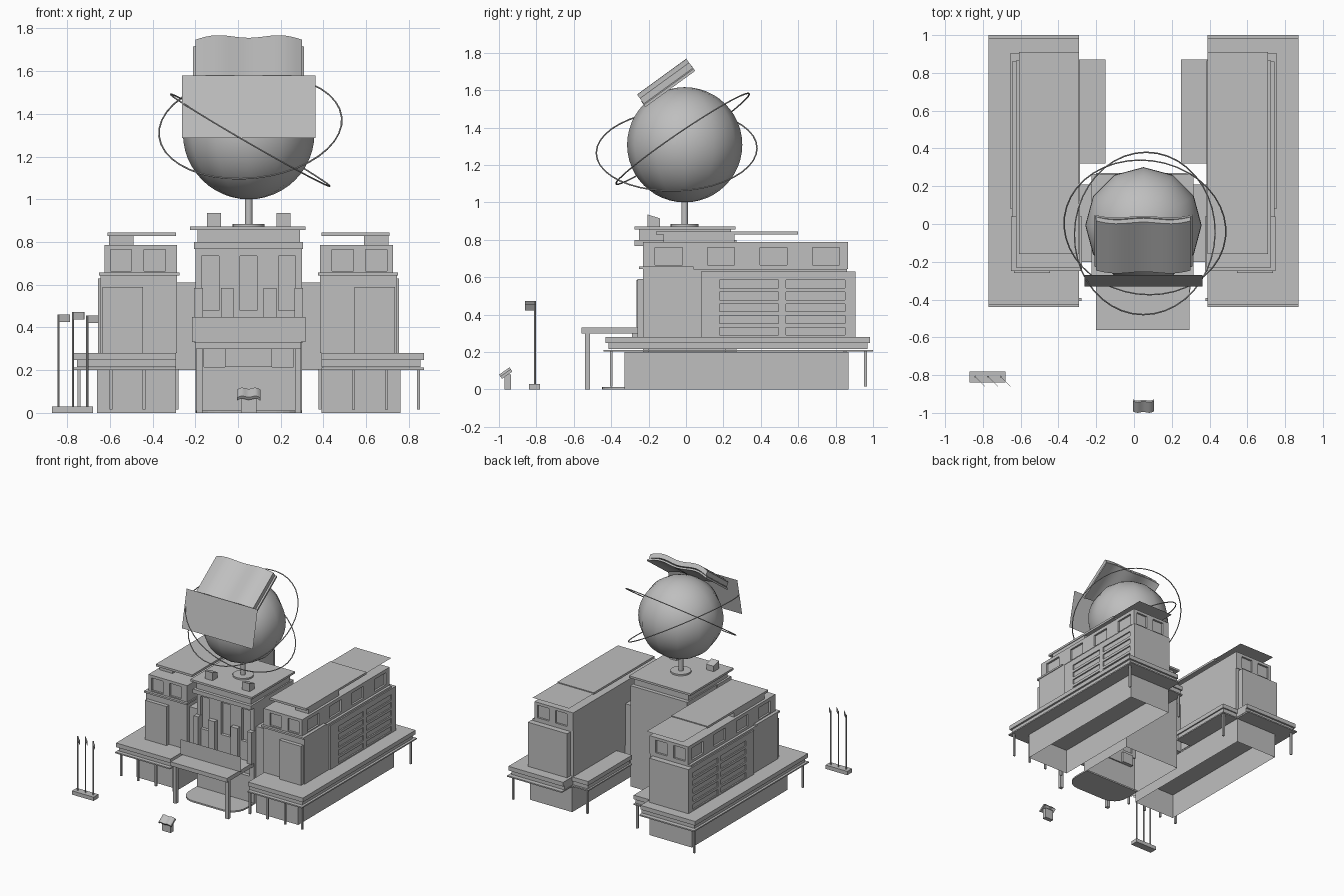
import bpy, bmesh, math
from mathutils import Matrix, Vector

cube = bpy.data.objects.get("Cube")
if cube:
    bpy.data.objects.remove(cube)

CX = 0.05   # symmetry axis of the building
grey = bpy.data.materials.new("plain_grey")
grey.use_nodes = True
grey.diffuse_color = (0.52, 0.52, 0.52, 1)
grey.node_tree.nodes["Principled BSDF"].inputs["Base Color"].default_value = (0.52, 0.52, 0.52, 1)


def finish(name, bm, offset=CX):
    bmesh.ops.recalc_face_normals(bm, faces=bm.faces)
    me = bpy.data.meshes.new(name)
    bm.to_mesh(me)
    bm.free()
    me.materials.append(grey)
    ob = bpy.data.objects.new(name, me)
    ob.location.x = offset
    bpy.context.collection.objects.link(ob)
    return ob


def add_box(bm, x0, x1, y0, y1, z0, z1):
    m = (Matrix.Translation(((x0 + x1) / 2, (y0 + y1) / 2, (z0 + z1) / 2))
         @ Matrix.Diagonal((x1 - x0, y1 - y0, z1 - z0, 1)))
    bmesh.ops.create_cube(bm, size=1, matrix=m)


def boxes(name, items, mirror=False, offset=CX):
    bm = bmesh.new()
    for x0, x1, y0, y1, z0, z1 in items:
        add_box(bm, x0, x1, y0, y1, z0, z1)
        if mirror:
            add_box(bm, -x1, -x0, y0, y1, z0, z1)
    return finish(name, bm, offset)


def sheet(name, x0, x1, start, end, mirror=False):
    # single quad spanning x0..x1 between two (y, z) points
    bm = bmesh.new()
    for s in ((1, -1) if mirror else (1,)):
        bm.faces.new([bm.verts.new((s * x, y, z)) for x, (y, z) in
                      ((x0, start), (x1, start), (x1, end), (x0, end))])
    return finish(name, bm)


def activate(ob):
    bpy.ops.object.select_all(action='DESELECT')
    ob.select_set(True)
    bpy.context.view_layer.objects.active = ob


def cut(ob, items, mirror=False):
    cutter = boxes(ob.name + "_cutter", items, mirror)
    mod = ob.modifiers.new("openings", 'BOOLEAN')
    mod.operation = 'DIFFERENCE'
    mod.solver = 'EXACT'
    mod.object = cutter
    activate(ob)
    bpy.ops.object.modifier_apply(modifier=mod.name)
    bpy.data.objects.remove(cutter)


def open_bottom(ob):
    bm = bmesh.new()
    bm.from_mesh(ob.data)
    floor = [f for f in bm.faces if all(v.co.z < 0.001 for v in f.verts)]
    bmesh.ops.delete(bm, geom=floor, context='FACES_ONLY')
    bm.to_mesh(ob.data)
    bm.free()


def smooth(ob):
    activate(ob)
    bpy.ops.object.shade_smooth_by_angle(angle=math.radians(40))


def cylinder(name, r, z0, z1, x, y, sides=16):
    bm = bmesh.new()
    bmesh.ops.create_cone(bm, cap_ends=True, segments=sides, radius1=r, radius2=r,
                          depth=z1 - z0, matrix=Matrix.Translation((0, y, (z0 + z1) / 2)))
    smooth(finish(name, bm, x))


# Wings: ground floor, deck and columns
open_bottom(boxes("wing_ground_floor", [(0.34, 0.71, -0.33, 0.87, 0, 0.2)], True))
boxes("wing_deck", [(0.34, 0.82, -0.43, 0.985, 0.247, 0.28),
                    (0.34, 0.805, -0.415, 0.97, 0.215, 0.247),
                    (0.34, 0.82, -0.44, 1.0, 0.202, 0.212)], True)
boxes("inner_deck", [(0.2, 0.34, 0.32, 0.87, 0.247, 0.28),
                     (0.21, 0.34, 0.33, 0.86, 0.215, 0.247),
                     (0.2, 0.34, 0.32, 0.87, 0.202, 0.212)], True)
columns = [(0.335, -0.4), (0.49, -0.4), (0.645, -0.4), (0.795, -0.4), (0.795, 0.96), (0.22, 0.85)]
boxes("deck_columns", [(x - 0.007, x + 0.007, y - 0.007, y + 0.007, 0.015, 0.205)
                       for x, y in columns], True)

# Wings: walls with recessed windows
boxes("wing_lower_wall", [(0.335, 0.695, -0.23, 0.86, 0.28, 0.645)], True)
upper = boxes("wing_upper_wall", [(0.335, 0.675, -0.23, 0.865, 0.645, 0.787)], True)
windows = [(0.66, 0.7, y, y + 0.145, 0.665, 0.76) for y in (-0.165, 0.115, 0.395, 0.675)]
for x in (0.39, 0.548):
    windows += [(x, x + 0.1, -0.26, -0.215, 0.665, 0.765),
                (x, x + 0.1, 0.85, 0.9, 0.665, 0.765)]
cut(upper, windows, True)
boxes("wing_ledge", [(0.325, 0.7, -0.25, 0.04, 0.643, 0.657)], True)
boxes("wing_front_panel", [(0.495, 0.685, -0.26, 0.0, 0.28, 0.59)], True)

# Wings: louvred side panel
louvre = boxes("louvre_panel", [(0.36, 0.705, 0.08, 0.905, 0.28, 0.63)], True)
cut(louvre, [(0.69, 0.72, y, y + 0.315, 0.29 + i * 0.063, 0.332 + i * 0.063)
             for y in (0.18, 0.535) for i in range(5)], True)

# Wings: roof block, canopy and its thin rear extension
boxes("roof_block", [(0.54, 0.655, -0.12, 0.26, 0.787, 0.828)], True)
boxes("roof_canopy", [(0.34, 0.66, -0.16, 0.6, 0.828, 0.845)], True)
sheet("canopy_extension", 0.34, 0.66, (0.6, 0.838), (0.91, 0.838), True)

# Central hall
boxes("connector", [(0.25, 0.345, -0.2, 0.21, 0.2, 0.61)], True)
hall = boxes("central_hall", [(-0.25, 0.25, -0.23, 0.27, 0, 0.8)])
openings = [(x, x + 0.08, -0.3, -0.205, 0.48, 0.735) for x in (-0.22, -0.04, 0.14)]
openings += [(x, x + 0.1, -0.3, -0.2, 0.215, 0.3) for x in (-0.21, 0.11)]
cut(hall, openings)
open_bottom(hall)
boxes("facade_pilasters", [(0.07, 0.13, -0.265, -0.22, 0.33, 0.585),
                           (0.215, 0.255, -0.265, -0.22, 0.33, 0.585)], True)
boxes("hall_ledge", [(-0.255, 0.255, -0.275, -0.1, 0.768, 0.8)])
boxes("hall_parapet", [(-0.24, 0.24, -0.25, 0.24, 0.8, 0.857)])
boxes("hall_roof", [(-0.275, 0.265, -0.275, 0.265, 0.856, 0.872)])

# Entrance: balcony, portico and rounded step
boxes("entrance_balcony", [(-0.11, 0.11, -0.29, -0.22, 0.215, 0.33)])
boxes("portico_roof", [(-0.25, 0.245, -0.56, -0.22, 0.3, 0.332)])
boxes("portico_posts", [(0.216, 0.244, -0.54, -0.512, 0, 0.3)], True)
sheet("portico_panel", -0.265, 0.265, (-0.411, 0.332), (-0.411, 0.45))
step = boxes("entrance_step", [(-0.25, 0.25, -0.45, -0.2, 0, 0.012)])
bm = bmesh.new()
bm.from_mesh(step.data)
corners = [e for e in bm.edges if all(v.co.y < -0.4 for v in e.verts)
           and abs(e.verts[0].co.z - e.verts[1].co.z) > 0.005]
bmesh.ops.bevel(bm, geom=corners, offset=0.12, segments=6, profile=0.5, affect='EDGES')
bm.to_mesh(step.data)
bm.free()

# Roof vents with sloping tops
vents = boxes("roof_vents", [(0.13, 0.195, -0.205, -0.14, 0.87, 0.935)], True)
for v in vents.data.vertices:
    if v.co.z > 0.9 and v.co.y > -0.17:
        v.co.z -= 0.02

# Globe on its pole
GY = -0.007
cylinder("globe_foot", 0.075, 0.872, 0.884, CX, GY, 24)
cylinder("globe_pole", 0.018, 0.88, 1.02, CX, GY)
bm = bmesh.new()
bmesh.ops.create_uvsphere(bm, u_segments=12, v_segments=24, radius=0.308,
                          matrix=Matrix.Translation((0, GY, 1.308)))
smooth(finish("globe", bm))


# Orbit rings
def ring(name, centre, tilt_x, tilt_y):
    bpy.ops.mesh.primitive_torus_add(major_segments=40, minor_segments=6, major_radius=0.43,
                                     minor_radius=0.004, location=centre,
                                     rotation=(math.radians(tilt_x), math.radians(tilt_y), 0))
    ob = bpy.context.object
    ob.name = name
    ob.data.materials.append(grey)
    smooth(ob)


ring("orbit_ring_a", (0.057, -0.05, 1.277), 2, 30)
ring("orbit_ring_b", (0.058, -0.018, 1.34), 34, -6)


# Open books: wavy profile extruded up a slope
def open_book(name, half, depth, thick, drop, wave, base, slope):
    bm = bmesh.new()
    a = math.radians(slope)
    up = Vector((0, math.cos(a), math.sin(a)))
    out = Vector((0, -math.sin(a), math.cos(a)))
    n = 20
    top = []
    for i in range(n + 1):
        t = 2 * i / n - 1
        h = -0.5 * (1 + math.cos(math.pi * t / 0.62)) - t ** 4
        top.append((t * half, wave * h - drop))
    profile = top + [(x, h - thick) for x, h in reversed(top)]
    verts = [bm.verts.new(Vector((x, 0, 0)) + out * h + Vector(base)) for x, h in profile]
    # quads across the profile keep the ends clean
    ends = [bm.faces.new((verts[i], verts[i + 1], verts[-2 - i], verts[-1 - i])) for i in range(n)]
    moved = bmesh.ops.extrude_face_region(bm, geom=ends, use_keep_orig=True)
    bmesh.ops.translate(bm, vec=up * depth,
                        verts=[g for g in moved["geom"] if isinstance(g, bmesh.types.BMVert)])
    smooth(finish(name, bm))


open_book("book_pages", 0.25, 0.325, 0.035, 0, 0.017, (0, -0.263, 1.579), 36)
open_book("book_cover", 0.26, 0.33, 0.014, 0.04, 0.017, (0, -0.266, 1.576), 36)

# Large leaning plate under the book
sheet("book_front_plate", -0.312, 0.312, (-0.33, 1.288), (-0.27, 1.58))

# Small book stand
boxes("stand_post", [(-0.037, 0.037, -0.97, -0.935, 0, 0.08)])
open_book("stand_book", 0.055, 0.068, 0.015, 0, 0.008, (0, -1.0, 0.08), 35)

# Flagpoles on a plinth
boxes("flag_plinth", [(-0.87, -0.68, -0.84, -0.78, 0, 0.03)], offset=0)
for i, top in enumerate((0.46, 0.472, 0.456)):
    x = -0.84 + i * 0.067
    cylinder("flagpole_%d" % (i + 1), 0.005, 0.02, top, x, -0.808, 8)
    flag = boxes("flag_%d" % (i + 1), [(0, 0.075, -0.001, 0.001, top - 0.035, top)], offset=x)
    flag.location.y = -0.808
    flag.rotation_euler.z = math.radians(-45)
